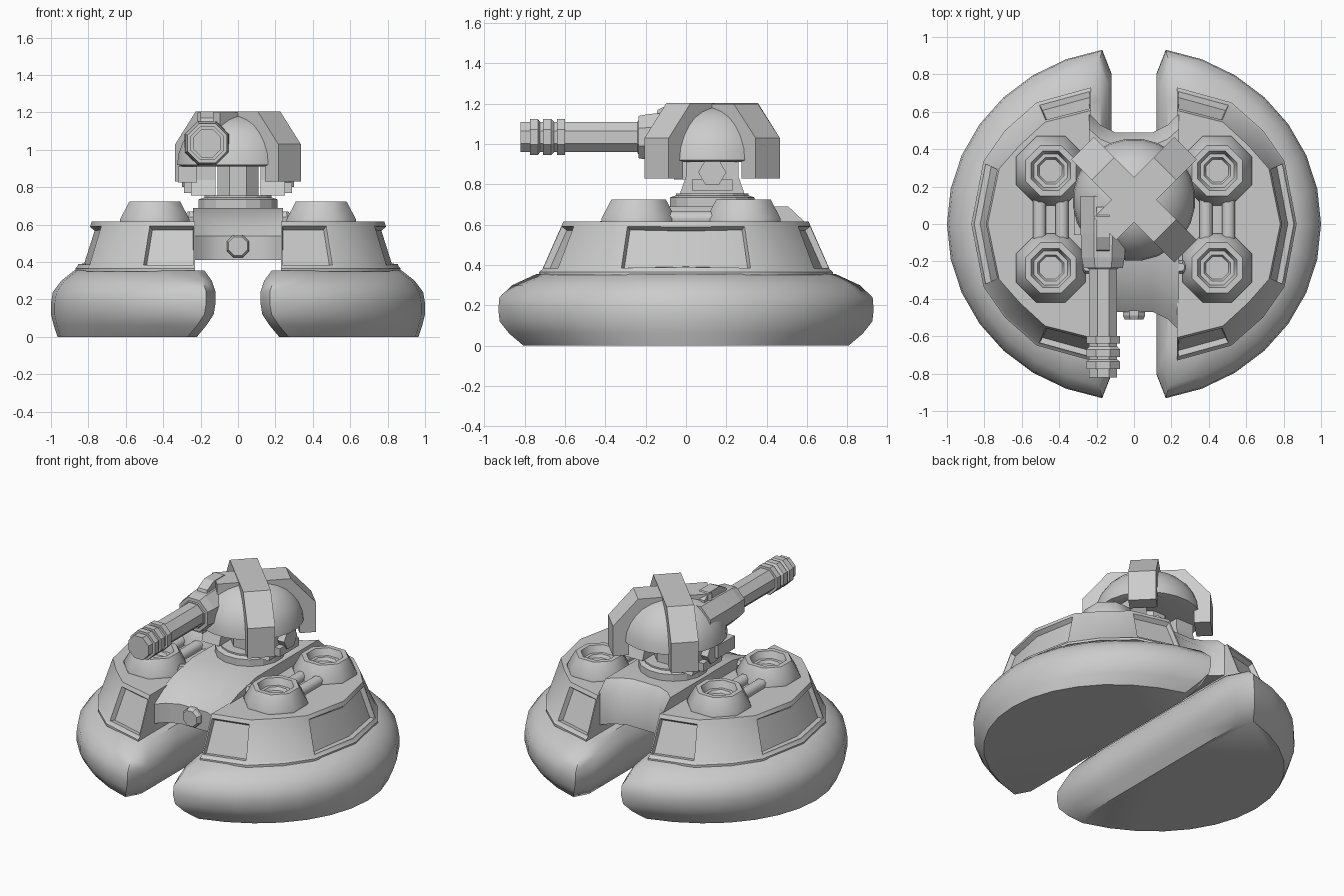
import bpy, bmesh
from math import sin, cos, acos, pi, radians
from mathutils import Vector, Matrix

if "Cube" in bpy.data.objects:
    bpy.data.objects.remove(bpy.data.objects["Cube"])


def finish(bm, name, smooth=None, mirror=False):
    bmesh.ops.recalc_face_normals(bm, faces=bm.faces)
    me = bpy.data.meshes.new(name)
    bm.to_mesh(me)
    bm.free()
    ob = bpy.data.objects.new(name, me)
    bpy.context.collection.objects.link(ob)
    if mirror:
        ob.modifiers.new("mirror", 'MIRROR')
    if smooth:
        bpy.ops.object.select_all(action='DESELECT')
        ob.select_set(True)
        bpy.context.view_layer.objects.active = ob
        bpy.ops.object.shade_smooth_by_angle(angle=radians(smooth))
    return ob


def loft(rings):
    """Skin closed rings and cap both ends; returns bmesh and the wall faces per band."""
    bm = bmesh.new()
    vs = [[bm.verts.new(p) for p in r] for r in rings]
    n = len(vs[0])
    walls = [[bm.faces.new((a[i], a[(i + 1) % n], b[(i + 1) % n], b[i])) for i in range(n)]
             for a, b in zip(vs, vs[1:])]
    bm.faces.new(vs[0][::-1])
    bm.faces.new(vs[-1])
    return bm, walls


def turned(name, centre, axis, profile, n=8, smooth=None, mirror=False):
    """Polygonal turning: profile of (distance, flat radius) along axis."""
    q = Vector((0, 0, 1)).rotation_difference(Vector(axis))
    k = cos(pi / n)
    rings = [[Vector(centre) + q @ Vector((r / k * cos((2 * i + 1) * pi / n),
                                           r / k * sin((2 * i + 1) * pi / n), d))
              for i in range(n)] for d, r in profile]
    return finish(loft(rings)[0], name, smooth, mirror)


def prism(name, profile, lo, hi, matrix=Matrix(), mirror=False):
    """Extrude a (y, z) profile along x from lo to hi."""
    rings = [[matrix @ Vector((x, y, z)) for y, z in profile] for x in (lo, hi)]
    return finish(loft(rings)[0], name, None, mirror)


# Air cushions: D-shaped outline lofted through a bulging section
def cushion_ring(z, a, b, inner):
    n = 14
    t1 = acos((inner + 0.05) / a)
    arc = [(a * cos(t), b * sin(t), z) for t in (-t1 + 2 * t1 * i / n for i in range(n + 1))]
    side = [(inner, b * s, z) for s in (0.85, 0.5, 0, -0.5, -0.85)]
    return arc + side


cushion = [(0, .965, .84, .22), (.06, .985, .90, .17), (.12, 1, .94, .13), (.18, 1, .945, .12),
           (.24, .99, .94, .12), (.30, .945, .88, .14), (.355, .875, .77, .18)]
finish(loft([cushion_ring(*c) for c in cushion])[0], "air_cushion", 40, True)

# Hull halves with recessed window panels
base = [(.23, .73), (.52, .65), (.69, .50), (.805, .335), (.87, 0)]
top = [(.23, .59), (.47, .53), (.60, .41), (.71, .29), (.77, 0)]
base += [(x, -y) for x, y in base[3::-1]]
top += [(x, -y) for x, y in top[3::-1]]


def hull_ring(t, z):
    return [(p[0] + (q[0] - p[0]) * t, p[1] + (q[1] - p[1]) * t, z) for p, q in zip(base, top)]


bm, walls = loft([hull_ring(t, z) for t, z in
                  ((0, .35), (0, .365), (.12, .378), (.82, .60), (.88, .617))])
for group in ((0,), (3, 4), (7,)):
    bm.normal_update()
    bmesh.ops.recalc_face_normals(bm, faces=bm.faces)
    bmesh.ops.inset_region(bm, faces=[walls[2][i] for i in group], thickness=.012)
    bmesh.ops.inset_region(bm, faces=[walls[2][i] for i in group], thickness=.012, depth=-.03)
finish(bm, "hull", 35, True)

# Central bridge with scooped front and back
section = [(-.47, .41), (-.47, .54), (-.39, .60), (-.28, .65), (-.12, .69),
           (.42, .69), (.49, .61), (.49, .41)]
stations = [(.24, 1.21), (.18, 1.08), (.10, 1), (-.10, 1), (-.18, 1.08), (-.24, 1.21)]
finish(loft([[(x, y * s, z) for y, z in section] for x, s in stations])[0], "bridge", 40)
turned("headlight", (0, -.44, .485), (0, -1, 0), [(0, .06), (.05, .06), (.07, .05)])
turned("side_lamp", (.25, -.23, .61), (0, 0, 1), [(0, .03), (.03, .035), (.06, .02)], mirror=True)

# Lift fan housings and the pipes joining them
for label, y in (("front", -.235), ("rear", .285)):
    turned(label + "_fan_housing", (.445, y, .61), (0, 0, 1),
           [(0, .185), (.02, .185), (.115, .135), (.115, .105), (.07, .09),
            (.07, .07), (.05, .06)], smooth=50, mirror=True)
for i, x in enumerate((.385, .505)):
    turned("fan_pipe_%d" % i, (x, -.1, .63), (0, 1, 0), [(0, .035), (.25, .035)],
           smooth=60, mirror=True)

# Turret base
C = (0, .13, 0)
turned("turret_ring", C, (0, 0, 1), [(.66, .17), (.69, .21), (.735, .21), (.745, .18), (.755, .18)], 16)
turned("turret_neck", C, (0, 0, 1), [(.73, .11), (.95, .11)], 8)
cheek = [(-.03, .755), (.00, .84), (.00, .95), (.26, .95), (.26, .84), (.29, .755)]
prism("trunnion_cheek", cheek, .12, .25, mirror=True)
prism("trunnion_foot", [(.03, .77), (.03, .825), (.23, .825), (.23, .77)], .2, .29, mirror=True)
turned("pivot_bolt", (.24, .13, .86), (1, 0, 0), [(0, .06), (.06, .06)], 6, mirror=True)

# Turret dome, nearly filling the space under the bands
turned("turret_dome", C, (0, 0, 1),
       [(.91, .29), (.92, .325), (.98, .318), (1.04, .295), (1.09, .262), (1.13, .222),
        (1.16, .175), (1.18, .12), (1.185, .05)], 24, 40)

# Crossing armour bands
arch = [(-.39, .83), (-.39, 1.03), (-.235, 1.205), (.235, 1.205), (.39, 1.03), (.39, .83),
        (.29, .83), (.29, 1.0), (.2, 1.12), (-.2, 1.12), (-.29, 1.0), (-.29, .83)]
arm = [(-.22, 1.02), (-.22, 1.20), (.235, 1.20), (.39, 1.03), (.39, .83),
       (.29, .83), (.29, 1.0), (.2, 1.1), (-.1, 1.1), (-.14, 1.02)]
place = Matrix.Translation(C)
prism("armour_band", arch, -.085, .085, place @ Matrix.Rotation(radians(45), 4, 'Z'))
prism("armour_arm", arm, -.085, .085, place @ Matrix.Rotation(radians(-45), 4, 'Z'))
prism("lower_bracket", [(-.06, .825), (-.06, .91), (.12, .91), (.12, .825)], -.32, -.22)

# Gun mantlet, barrel and ringed muzzle
G = (-.165, 0, 1.035)
turned("gun_mantlet", G, (0, -1, 0), [(-.15, .12), (.05, .12), (.18, .115), (.235, .105),
                                     (.235, .085), (.24, .08)])
barrel = [(.1, .075), (.60, .075)]
for y in (.60, .67, .735):
    barrel += [(y, .09), (y + .04, .09), (y + .04, .075), (y + .055, .075)]
barrel += [(.82, .075)]
turned("gun_barrel", G, (0, -1, 0), barrel)
prism("gun_sight", [(-.155, 1.12), (-.14, 1.17), (-.07, 1.205), (.04, 1.205), (.09, 1.17), (.09, 1.1)],
      -.2, -.13)
